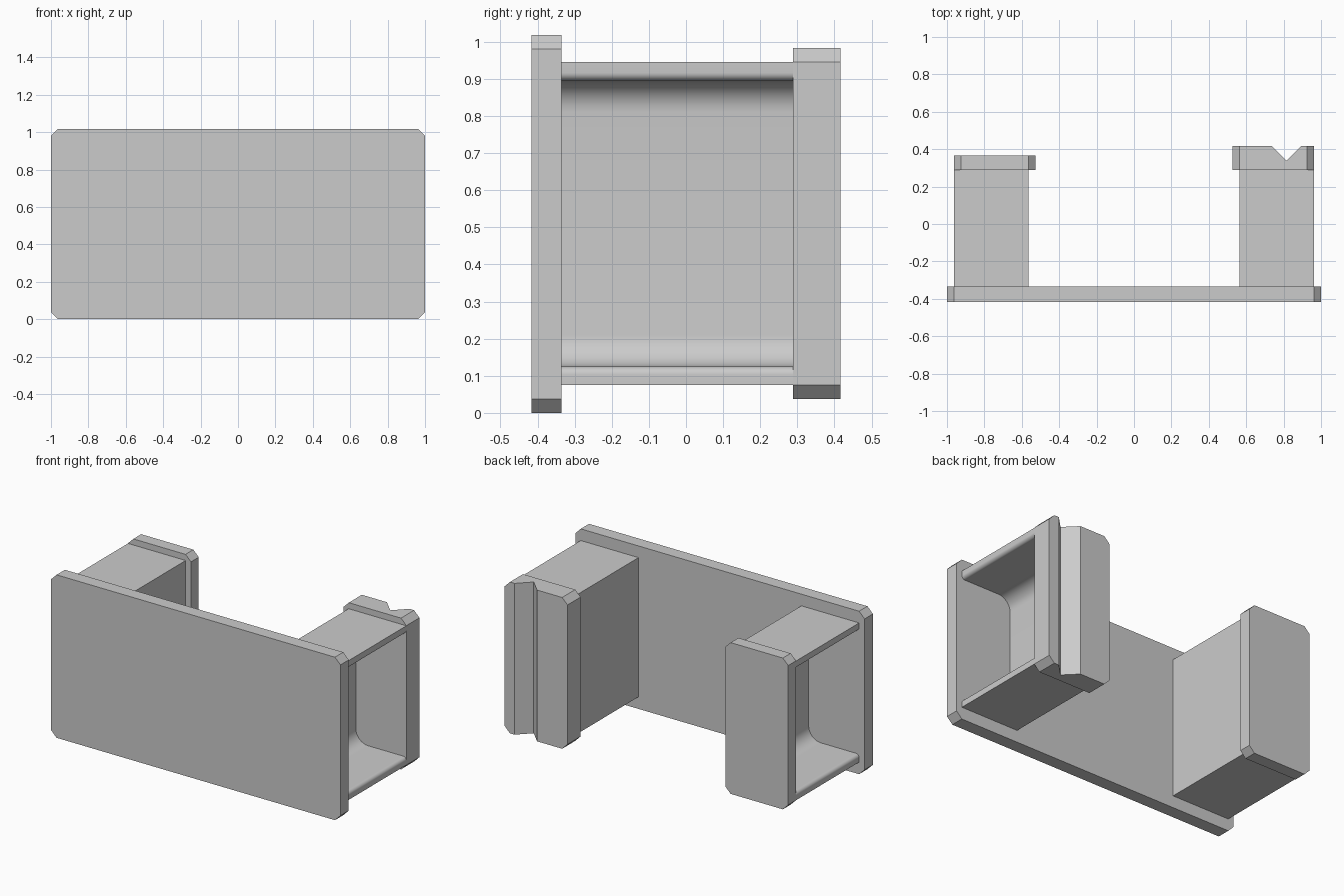
import bpy, bmesh, math

cube = bpy.data.objects.get("Cube")
if cube:
    bpy.data.objects.remove(cube, do_unlink=True)

grey = bpy.data.materials.new("plain grey")
grey.use_nodes = True
colour = (0.6, 0.6, 0.6, 1)
grey.diffuse_color = colour
grey.node_tree.nodes["Principled BSDF"].inputs["Base Color"].default_value = colour

BACK = 0.417     # rear face; the front face is at -BACK
PLATE = -0.335   # back of the front plate
CAP = 0.288      # front of the end caps


def prism(name, points, lo, hi, axis="y"):
    """Extrude an (x, z) outline along y, or an (x, y) outline along z."""
    bm = bmesh.new()
    place = (lambda a, b, t: (a, t, b)) if axis == "y" else (lambda a, b, t: (a, b, t))
    face = bm.faces.new([bm.verts.new(place(a, b, lo)) for a, b in points])
    new = bmesh.ops.extrude_face_region(bm, geom=[face])["geom"]
    shift = place(0, 0, hi - lo)
    bmesh.ops.translate(bm, vec=shift, verts=[v for v in new if isinstance(v, bmesh.types.BMVert)])
    bmesh.ops.recalc_face_normals(bm, faces=bm.faces)
    mesh = bpy.data.meshes.new(name)
    bm.to_mesh(mesh)
    bm.free()
    mesh.materials.append(grey)
    obj = bpy.data.objects.new(name, mesh)
    bpy.context.collection.objects.link(obj)
    return obj


def activate(obj):
    bpy.ops.object.select_all(action="DESELECT")
    obj.select_set(True)
    bpy.context.view_layer.objects.active = obj


def chamfered(x0, x1, z0, z1, c):
    return [(x0 + c, z0), (x1 - c, z0), (x1, z0 + c), (x1, z1 - c),
            (x1 - c, z1), (x0 + c, z1), (x0, z1 - c), (x0, z0 + c)]


def arc(cx, cz, r, start, end, steps=8):
    angles = [math.radians(start + (end - start) * i / steps) for i in range(steps + 1)]
    return [(cx + r * math.cos(a), cz + r * math.sin(a)) for a in angles]


def channel(x0, x1, z0, z1, wall, fillet, tip):
    """C-shaped outline, open towards +x, with round inner corners and lips."""
    lo, hi, web = z0 + wall, z1 - wall, x0 + wall
    return ([(x0, z1), (x0, z0), (x1, z0)]
            + arc(x1 - tip, lo - tip, tip, 0, 90)
            + arc(web + fillet, lo + fillet, fillet, 270, 180)
            + arc(web + fillet, hi - fillet, fillet, 180, 90)
            + arc(x1 - tip, hi + tip, tip, 270, 360)
            + [(x1, z1)])


def mirrored(points, side):
    return [(side * x, z) for x, z in points]


# Front plate
prism("front_plate", chamfered(-1, 1, 0, 1.018, 0.038), -BACK, PLATE)

# Legs open outwards, each closed by an end cap
leg = channel(0.563, 0.962, 0.075, 0.945, 0.05, 0.085, 0.022)
cap = chamfered(0.527, 0.962, 0.038, 0.983, 0.037)
caps = {}
for label, side, rear in (("left", 1, BACK), ("right", -1, 0.365)):
    obj = prism(label + "_leg", mirrored(leg, side), PLATE, CAP)
    activate(obj)
    bpy.ops.object.shade_smooth_by_angle(angle=math.radians(30))
    caps[label] = prism(label + "_cap", mirrored(cap, side), CAP, rear)

# Vertical V groove in the thicker cap
cutter = prism("groove_cutter", [(0.815, 0.339), (0.915, 0.439), (0.715, 0.439)], -0.1, 1.1, "z")
cutter.hide_render = True
groove = caps["left"].modifiers.new("groove", "BOOLEAN")
groove.operation = "DIFFERENCE"
groove.solver = "EXACT"
groove.object = cutter
activate(caps["left"])
bpy.ops.object.modifier_apply(modifier=groove.name)
bpy.data.objects.remove(cutter, do_unlink=True)
